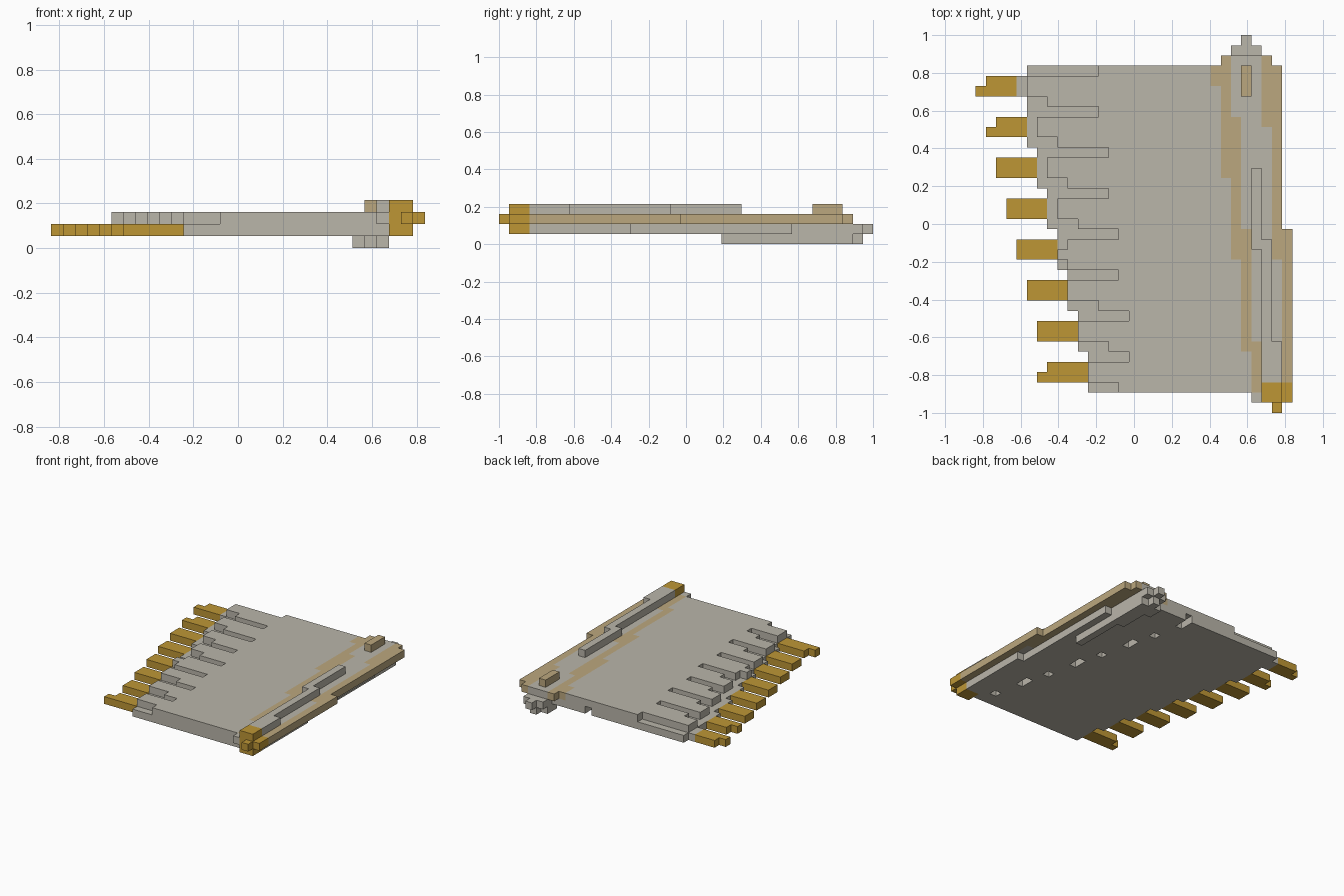
import bpy
import bmesh
from mathutils import Vector

if "Cube" in bpy.data.objects:
    bpy.data.objects.remove(bpy.data.objects["Cube"])

UNIT = 2 / 37                       # edge of one block
ORIGIN = Vector((15.5, 18.5, 0))    # grid point placed at x = y = 0


def material(name, colour):
    m = bpy.data.materials.new(name)
    m.use_nodes = True
    m.diffuse_color = (*colour, 1)
    m.node_tree.nodes["Principled BSDF"].inputs["Base Color"].default_value = (*colour, 1)
    return m


GREY = material("pale stone grey", (0.49, 0.465, 0.40))
TAN = material("tan", (0.50, 0.39, 0.21))
GOLD = material("gold", (0.51, 0.305, 0.036))
PALETTE = [GREY, TAN, GOLD]

cells = {}      # (x, y, z) -> (part, material)


def fill(part, mat, xs, ys, zs):
    for x in range(*xs):
        for y in range(*ys):
            for z in range(*zs):
                cells[x, y, z] = (part, mat)


def steps(part, mat, z, runs):
    """Stack of runs in one layer: first row, end row, left, right."""
    for y0, y1, x0, x1 in runs:
        fill(part, mat, (x0, x1), (y0, y1), (z, z + 1))


# Lower plate: left edge slants one block every four rows
for y in range(2, 34):
    left = 11 - (y - 2) // 4
    if y in (30, 33):
        left += 1
    right = 30 if y < 13 else 29 if y < 29 else 28
    fill("lower_plate", GREY, (left, right), (y, y + 1), (1, 2))
fill("lower_plate", GREY, (25, 28), (34, 36), (1, 2))
fill("lower_plate", GREY, (26, 27), (36, 37), (1, 2))

# Small recesses under the plate
for n in range(8):
    for y in range(4 + 4 * n, 5 + 4 * n + n % 2):
        cells.pop((26 - n, y, 1), None)

# Upper plate with slots between the teeth
SLOTS = [(14, 11, 11, 15), (13, 10, 10, 15), (12, 9, 9, 14), (9, 8, 9, 14),
         (10, 8, 8, 13), (9, 7, 7, 13), (8, 6, 6, 12), (7, 5, 5, 12)]
for y in range(2, 34):
    left = SLOTS[(y - 2) // 4][(y - 2) % 4]
    if y == 33:
        left = 12
    fill("upper_plate", GREY, (left, 31 if y < 18 else 30), (y, y + 1), (2, 3))
fill("upper_plate", GREY, (24, 29), (34, 35), (2, 3))
fill("upper_plate", GREY, (27, 31), (1, 2), (2, 3))

# Tan bands along both sides of the spine
steps("left_band", TAN, 2, [
    (2, 6, 27, 28), (6, 7, 26, 28), (7, 15, 26, 27), (15, 18, 25, 27),
    (18, 23, 25, 26), (23, 29, 24, 26), (29, 32, 24, 25), (32, 34, 23, 25),
    (34, 35, 24, 25)])
steps("right_band", TAN, 2, [
    (3, 15, 30, 31), (15, 18, 29, 31), (18, 28, 29, 30),
    (28, 34, 28, 30), (34, 35, 28, 29)])

# Spine ridges above and below, and the small rear block
steps("top_ridge", GREY, 3, [
    (3, 7, 28, 30), (7, 16, 28, 29), (16, 17, 27, 29), (17, 24, 27, 28)])
steps("rear_block", TAN, 3, [(31, 34, 26, 27)])
steps("bottom_ridge", GREY, 0, [
    (22, 29, 27, 28), (29, 33, 26, 28), (33, 35, 25, 28), (35, 36, 26, 27)])

# Gold cap on the front end of the spine
fill("front_cap", GOLD, (28, 30), (1, 3), (1, 4))
fill("front_cap", GOLD, (30, 31), (1, 3), (2, 3))
fill("front_cap", GOLD, (29, 30), (0, 1), (2, 3))

# Gold teeth, some with a half-width tip
for n in range(8):
    left, y = 7 - n, 3 + 4 * n
    name = "tooth_%d" % (n + 1)
    if n >= 6:
        left += 1
    fill(name, GOLD, (left, 11 - n), (y, y + 2), (1, 2))
    if n in (0, 6, 7):
        fill(name, GOLD, (left - 1, left), (y, y + 1), (1, 2))


def build(part):
    """Mesh the exposed block faces of one part and merge the flat ones."""
    bm = bmesh.new()
    mats = []
    for (x, y, z), (owner, mat) in cells.items():
        if owner != part:
            continue
        if mat not in mats:
            mats.append(mat)
        centre = Vector((x + 0.5, y + 0.5, z + 0.5))
        for axis in range(3):
            for sign in (-1, 1):
                n = Vector((0, 0, 0))
                n[axis] = sign
                if (x + int(n.x), y + int(n.y), z + int(n.z)) in cells:
                    continue
                u = Vector((0, 0, 0))
                u[(axis + 1) % 3] = 0.5
                v = n.cross(u)
                mid = centre + n / 2 - ORIGIN
                corners = [mid - u - v, mid + u - v, mid + u + v, mid - u + v]
                bm.faces.new([bm.verts.new(c * UNIT) for c in corners])
    bmesh.ops.remove_doubles(bm, verts=bm.verts, dist=UNIT / 100)
    bmesh.ops.dissolve_limit(bm, angle_limit=0.01, verts=bm.verts, edges=bm.edges)
    bmesh.ops.triangulate(bm, faces=[f for f in bm.faces if len(f.verts) > 4])
    mesh = bpy.data.meshes.new(part)
    bm.to_mesh(mesh)
    bm.free()
    for m in mats:
        mesh.materials.append(m)
    bpy.context.collection.objects.link(bpy.data.objects.new(part, mesh))


for part in sorted({owner for owner, _ in cells.values()}):
    build(part)
